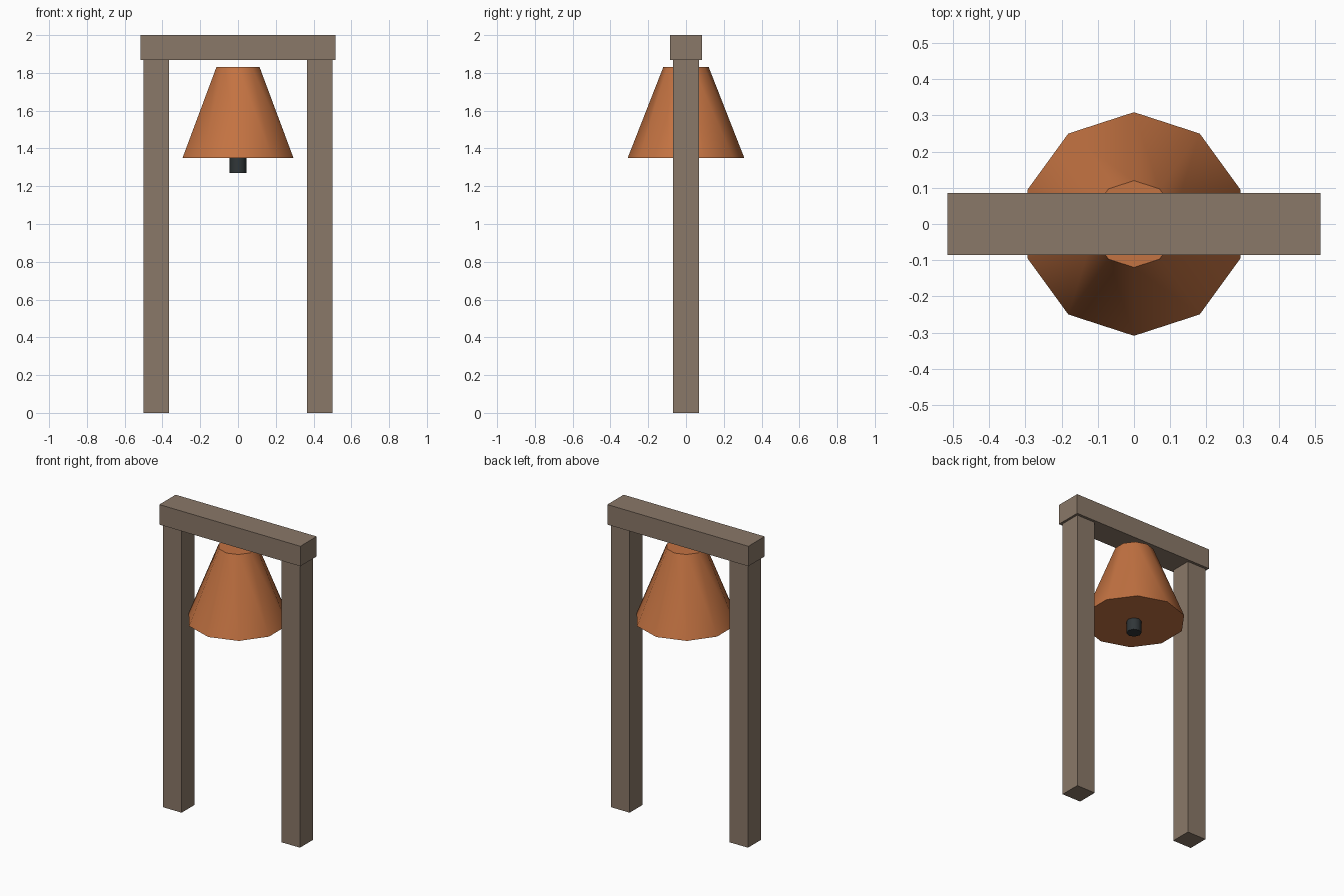
import bpy, math

if "Cube" in bpy.data.objects:
    bpy.data.objects.remove(bpy.data.objects["Cube"])


def material(name, rgb):
    m = bpy.data.materials.new(name)
    # sRGB bytes to linear
    lin = [(c / 255 / 12.92) if c < 11 else ((c / 255 + 0.055) / 1.055) ** 2.4 for c in rgb]
    m.diffuse_color = (*lin, 1)
    m.use_nodes = True
    m.node_tree.nodes["Principled BSDF"].inputs["Base Color"].default_value = m.diffuse_color
    return m


wood = material("weathered wood", (138, 120, 104))
copper = material("copper", (196, 115, 66))
iron = material("dark iron", (48, 54, 56))


def box(name, lo, hi, mat):
    bpy.ops.mesh.primitive_cube_add(size=1, location=[(a + b) / 2 for a, b in zip(lo, hi)])
    o = bpy.context.object
    o.name = name
    o.scale = [b - a for a, b in zip(lo, hi)]
    bpy.ops.object.transform_apply(location=False, rotation=False, scale=True)
    o.data.materials.append(mat)


def frustum(name, sides, r_low, r_high, z0, z1, mat):
    bpy.ops.mesh.primitive_cone_add(vertices=sides, radius1=r_low, radius2=r_high,
                                    depth=z1 - z0, location=(0, 0, (z0 + z1) / 2))
    o = bpy.context.object
    o.name = name
    o.data.materials.append(mat)
    bpy.ops.object.shade_smooth_by_angle(angle=math.radians(50))


# Frame: two posts and the cross beam
for side, x in (("left", -0.432), ("right", 0.432)):
    box(side + "_post", (x - 0.068, -0.068, 0), (x + 0.068, 0.068, 1.868), wood)
box("cross_beam", (-0.515, -0.085, 1.868), (0.515, 0.085, 2.0), wood)

# Bell with ten sides, and the clapper below it
frustum("bell", 10, 0.309, 0.12, 1.349, 1.831, copper)
frustum("clapper", 8, 0.045, 0.045, 1.27, 1.43, iron)
